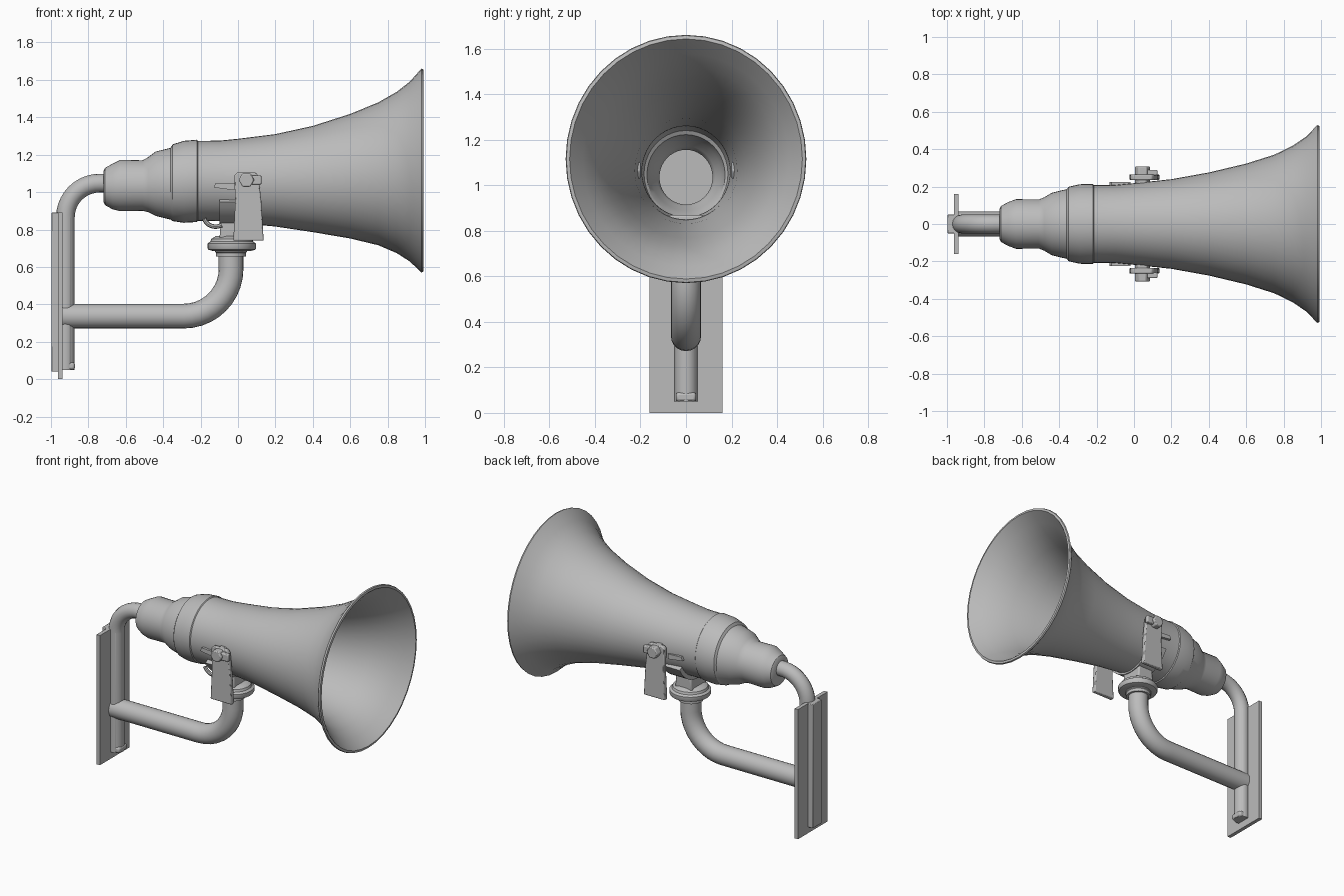
import bpy
import bmesh
from math import sin, cos, pi, radians
from mathutils import Vector

default = bpy.data.objects.get("Cube")
if default:
    bpy.data.objects.remove(default, do_unlink=True)

# One grey metal for everything
metal = bpy.data.materials.new("grey_metal")
metal.use_nodes = True
GREY = (0.5, 0.5, 0.5, 1)
metal.diffuse_color = GREY
metal.node_tree.nodes["Principled BSDF"].inputs["Base Color"].default_value = GREY


def finish(name, bm, bevel=0):
    """Turn a bmesh into a shaded object."""
    bmesh.ops.recalc_face_normals(bm, faces=bm.faces)
    mesh = bpy.data.meshes.new(name)
    bm.to_mesh(mesh)
    bm.free()
    mesh.materials.append(metal)
    obj = bpy.data.objects.new(name, mesh)
    bpy.context.collection.objects.link(obj)
    if bevel:
        mod = obj.modifiers.new("soft_edges", "BEVEL")
        mod.width = bevel
        mod.segments = 2
    bpy.ops.object.select_all(action="DESELECT")
    obj.select_set(True)
    bpy.context.view_layer.objects.active = obj
    bpy.ops.object.shade_smooth_by_angle(angle=radians(32))
    return obj


def loft(name, rings, caps=True):
    """Skin a list of point rings."""
    bm = bmesh.new()
    loops = [[bm.verts.new(p) for p in ring] for ring in rings]
    n = len(loops[0])
    for a, b in zip(loops, loops[1:]):
        for i in range(n):
            j = (i + 1) % n
            bm.faces.new((a[i], a[j], b[j], b[i]))
    if caps:
        bm.faces.new(loops[0])
        bm.faces.new(loops[-1])
    return finish(name, bm)


def box(name, low, high, bevel=0):
    bm = bmesh.new()
    bmesh.ops.create_cube(bm, size=1)
    low, high = Vector(low), Vector(high)
    for v in bm.verts:
        v.co = (low + high) / 2 + v.co * (high - low)
    return finish(name, bm, bevel)


def prism(name, outline, y0, y1, bevel=0):
    """Extrude an x-z outline along y."""
    bm = bmesh.new()
    face = bm.faces.new([bm.verts.new((x, y0, z)) for x, z in outline])
    out = bmesh.ops.extrude_face_region(bm, geom=[face])["geom"]
    moved = [g for g in out if isinstance(g, bmesh.types.BMVert)]
    bmesh.ops.translate(bm, verts=moved, vec=(0, y1 - y0, 0))
    return finish(name, bm, bevel)


def turned(name, x, profile, sides=28):
    """Upright lathe part from (radius, z) pairs."""
    angles = [2 * pi * i / sides for i in range(sides)]
    return loft(name, [[(x + r * cos(a), r * sin(a), z) for a in angles]
                       for r, z in profile])


def pipe(name, path, radius, y=0, sides=16):
    """Round tube along an x-z path."""
    pts = [Vector((x, y, z)) for x, z in path]
    side = Vector((0, 1, 0))
    rings = []
    for i, p in enumerate(pts):
        along = (pts[min(i + 1, len(pts) - 1)] - pts[max(i - 1, 0)]).normalized()
        up = along.cross(side)
        rings.append([p + radius * (cos(t) * side + sin(t) * up)
                      for t in (2 * pi * k / sides for k in range(sides))])
    return loft(name, rings)


def arc(cx, cz, r, start, end, steps=10):
    return [(cx + r * cos(radians(start + (end - start) * i / steps)),
             cz + r * sin(radians(start + (end - start) * i / steps)))
            for i in range(steps + 1)]


# Horn: (x, centre height, radius), outer skin then back along the inside
HORN = [(-.72, 1.03, .08), (-.71, 1.03, .1), (-.67, 1.03, .122), (-.63, 1.035, .137),
        (-.51, 1.035, .135), (-.48, 1.04, .147), (-.44, 1.045, .172),
        (-.36, 1.045, .192), (-.35, 1.05, .205), (-.29, 1.055, .219),
        (-.22, 1.06, .22), (-.215, 1.06, .214), (-.1, 1.06, .215), (0, 1.06, .225),
        (.2, 1.063, .247), (.4, 1.07, .284), (.6, 1.085, .333), (.75, 1.098, .382),
        (.85, 1.105, .432), (.92, 1.11, .482), (.98, 1.115, .545), (.99, 1.115, .542)]
WALL = .015
inside = [(x, c, r - WALL) for x, c, r in reversed(HORN[3:-2])]
SIDES = 40
loft("horn", [[(x, .97 * r * cos(2 * pi * i / SIDES), c + r * sin(2 * pi * i / SIDES))
               for i in range(SIDES)]
              for x, c, r in HORN + [(.993, 1.115, .527)] + inside])

# Support arm, swivel flange and collar
pipe("support_arm", [(-.94, .337)] + arc(-.29, .59, .253, -90, 0) + [(-.037, .7)], .066, sides=20)
turned("arm_collar", -.037, [(.08, .655), (.08, .675), (.085, .68), (.085, .7)])
turned("swivel_flange", -.033, [(.1, .685), (.125, .692), (.13, .7), (.13, .725),
                                (.115, .735), (.11, .75), (.085, .765)])

# Cradle holding the underside of the horn
prism("cradle_neck", [(-.1, .74), (.03, .74), (.02, .87), (-.09, .87)], -.08, .08, .01)
strap = []
for a in [radians(-152 + 124 * i / 16) for i in range(17)]:
    strap.append([(x, r * cos(a), 1.06 + r * sin(a))
                  for x, r in ((-.1, .21), (.03, .21), (.03, .24), (-.1, .24))])
loft("cradle_strap", strap)

# Side ears with clamp bolts, small latch pins and hooks, one set per side
for s, label in ((-1, "right"), (1, "left")):
    prism(label + "_ear", [(-.025, .74), (.137, .74), (.125, .95), (.11, 1.085),
                           (.095, 1.105), (-.005, 1.105), (-.02, 1.09), (-.015, .95)],
          s * .235, s * .265, .006)
    hexagon = arc(.045, 1.065, .042, 0, 300, 5)
    prism(label + "_bolt", hexagon, s * .2, s * .308, .006)
    box(label + "_bolt_tab", (.06, s * .275 - .015, 1.04), (.125, s * .275 + .015, 1.09), .006)
    prism(label + "_latch", [(-.13, 1.025), (-.02, 1.01), (-.02, 1.045), (-.12, 1.05)],
          s * .2, s * .225)
pipe("cradle_hook", arc(-.12, .88, .065, 200, 300, 6), .012, y=-.1, sides=8)

# Wall plate with its rear rail
box("wall_plate", (-.963, -.16, 0), (-.937, .16, .89))
box("rear_rail", (-.998, -.05, .04), (-.95, .05, .89), .004)

# Cable conduit bending from the driver down the plate
bend = arc(-.74, .865, .183, 90, 180)
pipe("conduit", [(-.69, 1.048)] + bend + [(-.923, .05)], .05)
box("conduit_front", (-.94, -.045, .06), (-.895, .045, .88), .008)
box("conduit_foot", (-.93, -.045, .05), (-.872, .045, .09), .012)
